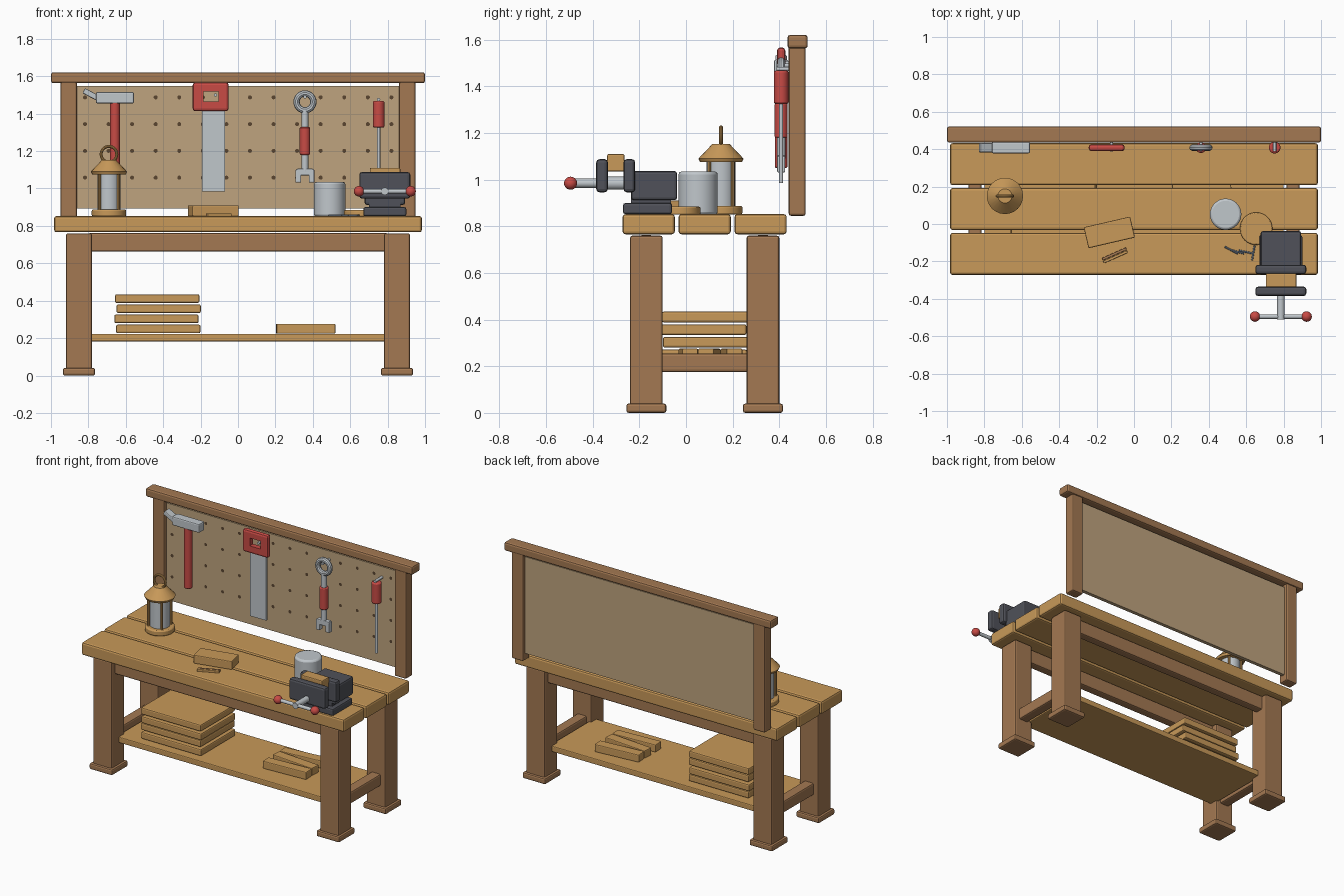
import bpy, bmesh
from math import radians, pi
from mathutils import Matrix, Vector

cube = bpy.data.objects.get("Cube")
if cube:
    bpy.data.objects.remove(cube, do_unlink=True)


def material(name, *rgb):
    mat = bpy.data.materials.new(name)
    mat.use_nodes = True
    colour = (*rgb, 1)
    mat.diffuse_color = colour
    mat.node_tree.nodes["Principled BSDF"].inputs["Base Color"].default_value = colour
    return mat


GOLD = material("golden wood", .58, .32, .1)
BROWN = material("brown wood", .37, .19, .085)
BOARD = material("pegboard tan", .52, .37, .21)
HOLE = material("dark hole", .1, .06, .03)
STEEL = material("light steel", .53, .57, .6)
IRON = material("dark iron", .08, .083, .1)
RED = material("red paint", .58, .07, .06)
NAIL = material("blue grey nail", .2, .25, .32)


def finish(name, mat, smooth=True):
    obj = bpy.context.object
    obj.name = obj.data.name = name
    obj.data.materials.append(mat)
    if smooth:
        bpy.ops.object.shade_smooth_by_angle(angle=radians(35))
    return obj


def box(name, mat, xs, ys, zs, bevel=.01, turn=0, tilt=0):
    """Bevelled block from three (low, high) ranges, turned about z or tilted about y."""
    lo, hi = Vector((xs[0], ys[0], zs[0])), Vector((xs[1], ys[1], zs[1]))
    bpy.ops.mesh.primitive_cube_add(size=1, location=(lo + hi) / 2,
                                    rotation=(0, radians(tilt), radians(turn)))
    obj = finish(name, mat, False)
    obj.data.transform(Matrix.Diagonal((*(hi - lo), 1)))
    if bevel:
        mod = obj.modifiers.new("soft edges", "BEVEL")
        mod.width, mod.segments = bevel, 2
    return obj


def slab(name, mat, centre, size, bevel=.01, turn=0, tilt=0):
    ranges = [(c - s / 2, c + s / 2) for c, s in zip(centre, size)]
    return box(name, mat, *ranges, bevel, turn, tilt)


def rod(name, mat, start, end, r, r_end=None, sides=24, bevel=0):
    """Cylinder or cone between two points."""
    a, b = Vector(start), Vector(end)
    bpy.ops.mesh.primitive_cone_add(vertices=sides, radius1=r, radius2=r if r_end is None else r_end,
                                    depth=(b - a).length, location=(a + b) / 2,
                                    rotation=(b - a).to_track_quat("Z", "Y").to_euler())
    obj = finish(name, mat)
    if bevel:
        mod = obj.modifiers.new("soft rim", "BEVEL")
        mod.width, mod.segments = bevel, 2
    return obj


def ring(name, mat, centre, r, thick):
    bpy.ops.mesh.primitive_torus_add(location=centre, rotation=(pi / 2, 0, 0), major_radius=r,
                                     minor_radius=thick, major_segments=28, minor_segments=10)
    return finish(name, mat)


# Legs, feet and frame
FRONT, BACK = -.17, .33
for side, sx in (("left", 1), ("right", -1)):
    for end, y in (("front", FRONT), ("back", BACK)):
        slab(f"{end}_{side}_leg", BROWN, (sx * .85, y, .385), (.14, .14, .75))
        slab(f"{end}_{side}_foot", BROWN, (sx * .85, y, .02), (.172, .172, .04))
    slab(f"{side}_stretcher", BROWN, (sx * .85, .08, .215), (.07, .4, .08))
    slab(f"{side}_board_post", BROWN, (sx * .905, .477, 1.21), (.088, .073, .73))
for end, y in (("front", FRONT), ("back", BACK)):
    slab(f"{end}_apron", BROWN, (0, y, .712), (1.6, .06, .1))
slab("shelf", GOLD, (0, .08, .203), (1.6, .48, .04), .006)

# Worktop planks
for i, y in enumerate((-.16, .08, .32)):
    slab(f"top_plank_{i}", GOLD, (0, y, .809), (1.966, .224, .086), .012)

# Pegboard
box("board_top_rail", BROWN, (-1, 1), (.435, .522), (1.563, 1.621), .012)
box("pegboard", BOARD, (-.87, .87), (.465, .49), (.893, 1.547), 0)
bm = bmesh.new()
for col in range(14):
    for row in range(4):
        spot = Matrix.Translation((-.818 + col * .126, .4635, 1.487 - row * .143))
        bmesh.ops.create_circle(bm, cap_ends=True, segments=10, radius=.011,
                                matrix=spot @ Matrix.Rotation(pi / 2, 4, "X"))
holes = bpy.data.meshes.new("peg_holes")
bm.to_mesh(holes)
bm.free()
holes.materials.append(HOLE)
bpy.context.collection.objects.link(bpy.data.objects.new("peg_holes", holes))

# Hanging hammer
Y = .408
rod("hammer_handle", RED, (-.658, Y, 1.05), (-.658, Y, 1.47), .027, bevel=.006)
box("hammer_head", STEEL, (-.76, -.556), (Y - .03, Y + .03), (1.455, 1.515), .008)
slab("hammer_claw", STEEL, (-.785, Y, 1.502), (.09, .05, .03), .006, tilt=28)

# Hanging saw, with a finger hole through the grip
box("saw_blade", STEEL, (-.193, -.07), (Y - .006, Y + .006), (.985, 1.44), 0)
grip = box("saw_grip", RED, (-.242, -.05), (Y - .018, Y + .018), (1.413, 1.567), .014)
cutter = box("grip_cutter", RED, (-.185, -.105), (Y - .1, Y + .1), (1.465, 1.518), 0)
cut = grip.modifiers.new("finger hole", "BOOLEAN")
cut.operation, cut.object, cut.solver = "DIFFERENCE", cutter, "EXACT"
bpy.context.view_layer.objects.active = grip
for mod in list(grip.modifiers):
    bpy.ops.object.modifier_apply(modifier=mod.name)
bpy.data.objects.remove(cutter, do_unlink=True)

# Hanging wrench
WX = .358
ring("wrench_ring", STEEL, (WX, Y, 1.463), .045, .017)
rod("wrench_shaft", STEEL, (WX, Y, 1.09), (WX, Y, 1.425), .018)
rod("wrench_grip", RED, (WX, Y, 1.18), (WX, Y, 1.328), .028, bevel=.006)
slab("wrench_jaw", STEEL, (WX, Y, 1.088), (.09, .034, .035), .005)
for sx in (-1, 1):
    slab("wrench_prong", STEEL, (WX + sx * .036, Y, 1.066), (.03, .034, .07), .005)

# Hanging screwdriver
DX = .752
rod("screwdriver_handle", RED, (DX, Y, 1.325), (DX, Y, 1.468), .031, bevel=.008)
rod("screwdriver_shaft", STEEL, (DX, Y, .985), (DX, Y, 1.33), .009, sides=12)

# Pegs that hold the tools
for x, z in ((-.658, 1.485), (-.12, 1.5), (WX, 1.49), (DX, 1.475)):
    rod("tool_peg", STEEL, (x, Y - .02, z), (x, .47, z), .009, sides=12)

# Lantern
LX, LY = -.69, .15
rod("lantern_base", GOLD, (LX, LY, .85), (LX, LY, .888), .092, bevel=.008)
rod("lantern_glass", STEEL, (LX, LY, .885), (LX, LY, 1.08), .062)
for sx in (-1, 1):
    for sy in (-1, 1):
        x, y = LX + sx * .05, LY + sy * .05
        rod("lantern_post", GOLD, (x, y, .88), (x, y, 1.085), .008, sides=8)
rod("lantern_eave", GOLD, (LX, LY, 1.075), (LX, LY, 1.09), .09, .097)
rod("lantern_roof", GOLD, (LX, LY, 1.09), (LX, LY, 1.152), .097, .038)
ring("lantern_handle", GOLD, (LX, LY, 1.183), .042, .008)

# Things lying on the worktop
slab("wood_block", GOLD, (-.132, -.045, .881), (.255, .115, .058), .006, turn=13)
slab("chisel_strip", BROWN, (-.105, -.16, .858), (.14, .014, .016), .003, turn=24)
slab("chisel_edge", GOLD, (-.1, -.176, .858), (.14, .014, .016), .003, turn=24)
rod("steel_can", STEEL, (.49, .052, .85), (.49, .052, 1.035), .084, sides=32, bevel=.012)
rod("wood_disc", GOLD, (.653, -.025, .85), (.653, -.025, .884), .087, sides=32, bevel=.006)
for x, y, turn in ((.52, -.14, -28), (.55, -.148, -15), (.6, -.15, -12), (.638, -.155, 80)):
    arm = Matrix.Rotation(radians(turn), 3, "Z") @ Vector((.04, 0, 0))
    spot = Vector((x, y, .857))
    rod("loose_nail", NAIL, spot - arm, spot + arm, .005, sides=8)

# Bench vise
VX, VZ = .785, .985
box("vise_base", IRON, (.67, .9), (-.27, -.06), (.852, .9), .01)
box("vise_neck", IRON, (.7, .87), (-.235, -.065), (.89, .925), 0)
box("vise_body", IRON, (.677, .893), (-.235, -.038), (.912, 1.037), .012)
for name, y in (("fixed_jaw", -.243), ("moving_jaw", -.36)):
    slab(name, IRON, (VX, y, 1.017), (.272, .05, .142), .014)
box("clamped_wood", GOLD, (.705, .868), (-.338, -.264), (1.035, 1.11), .006)
rod("vise_slide", STEEL, (VX, -.36, VZ), (VX, -.24, VZ), .028)
rod("vise_screw", STEEL, (VX, -.51, VZ), (VX, -.36, VZ), .02)
rod("vise_handle", STEEL, (VX - .138, -.495, VZ), (VX + .138, -.495, VZ), .012, sides=16)
for sx in (-1, 1):
    bpy.ops.mesh.primitive_uv_sphere_add(segments=20, ring_count=12, radius=.028,
                                         location=(VX + sx * .138, -.495, VZ))
    finish("vise_knob", RED)

# Timber on the shelf
for i, shift in enumerate((.004, -.006, .006, -.002)):
    slab(f"stacked_board_{i}", GOLD, (-.43 + shift, .08 - shift, .249 + i * .054),
         (.45, .37, .046), .008)
for i, (y, turn) in enumerate(((.01, 3), (.1, -5), (.195, 5))):
    slab(f"loose_slat_{i}", GOLD, (.362, y, .25), (.315, .068, .052), .006, turn=turn)
